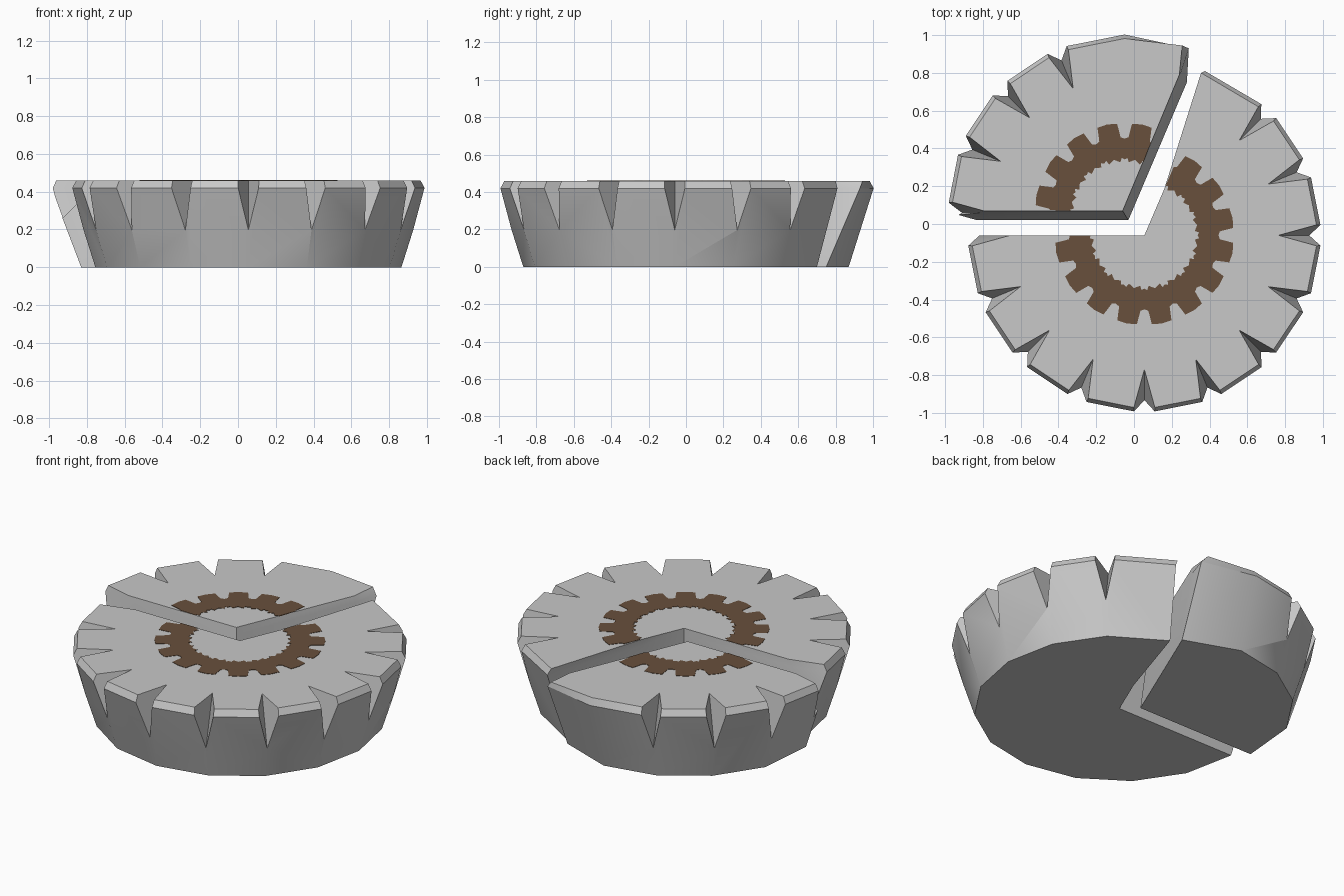
import bpy, bmesh, math
from mathutils import Vector

if "Cube" in bpy.data.objects:
    bpy.data.objects.remove(bpy.data.objects["Cube"])

H, ZC, ZN = 0.46, 0.42, 0.19          # top, chamfer base, notch foot
LEVELS = [(0.0, 0.81), (ZC, 0.943), (H, 0.922)]   # height, circumradius
STEP = 22.5                            # sixteen-sided disc


def material(name, rgb):
    m = bpy.data.materials.new(name)
    m.diffuse_color = (*rgb, 1)
    m.use_nodes = True
    m.node_tree.nodes["Principled BSDF"].inputs["Base Color"].default_value = m.diffuse_color
    return m


stone = material("grey_stone", (0.58, 0.58, 0.58))
brown = material("brown_paint", (0.138, 0.08, 0.045))


def polar(c, r, deg):
    a = math.radians(deg)
    return (c[0] + r * math.cos(a), c[1] + r * math.sin(a))


def make_object(name, bm, mat):
    bmesh.ops.recalc_face_normals(bm, faces=bm.faces)
    me = bpy.data.meshes.new(name)
    bm.to_mesh(me)
    bm.free()
    me.materials.append(mat)
    ob = bpy.data.objects.new(name, me)
    bpy.context.collection.objects.link(ob)
    return ob


def loft(name, rings, mat):
    """Closed solid through stacked outlines of equal length."""
    bm = bmesh.new()
    vs = [[bm.verts.new(p) for p in ring] for ring in rings]
    n = len(vs[0])
    bm.faces.new(vs[0][::-1])
    bm.faces.new(vs[-1])
    for lo, hi in zip(vs, vs[1:]):
        for i in range(n):
            j = (i + 1) % n
            bm.faces.new((lo[i], lo[j], hi[j], hi[i]))
    return make_object(name, bm, mat)


def notch_cutter(center, angles):
    """V-shaped prisms that bite into the upper rim."""
    tip, foot = Vector((0.71, 0, H)), Vector((0.877, 0, ZN))
    d = (foot - tip).normalized()
    a, b = tip - d * 0.25, foot + d * 0.15
    rim = Vector((0.934, 0, ZC))
    out = (rim - tip) - d * (rim - tip).dot(d)
    spread = [out * 2.2 + Vector((0, s * 0.055 * 2.2, 0)) for s in (-1, 1)]
    bm = bmesh.new()
    for deg in angles:
        t = math.radians(deg)
        pts = []
        for p in (a, a + spread[0], a + spread[1], b, b + spread[0], b + spread[1]):
            pts.append(bm.verts.new((center[0] + p.x * math.cos(t) - p.y * math.sin(t),
                                     center[1] + p.x * math.sin(t) + p.y * math.cos(t), p.z)))
        for f in ((0, 1, 2), (3, 5, 4), (0, 3, 4, 1), (1, 4, 5, 2), (2, 5, 3, 0)):
            bm.faces.new([pts[i] for i in f])
    ob = make_object("notch_cutter", bm, stone)
    ob.hide_render = True
    return ob


def carve(ob, cutter):
    mod = ob.modifiers.new("notches", 'BOOLEAN')
    mod.operation, mod.solver, mod.object = 'DIFFERENCE', 'EXACT', cutter
    dg = bpy.context.evaluated_depsgraph_get()
    me = bpy.data.meshes.new_from_object(ob.evaluated_get(dg))
    ob.modifiers.clear()
    ob.data = me
    bpy.data.objects.remove(cutter)
    bpy.ops.object.select_all(action='DESELECT')
    ob.select_set(True)
    bpy.context.view_layer.objects.active = ob
    bpy.ops.object.shade_smooth_by_angle(angle=math.radians(28))


def painted_ring(name, center, start, end):
    """Thin cog-shaped band of paint, one step per degree-based key angle."""
    keys = []
    k = math.floor(start / STEP)
    while k * STEP <= end + STEP:
        g = k * STEP
        # (angle, outer radius, inner radius) around every notch line
        keys += [(g - 4.8, 0.472, 0.268), (g - 3.0, 0.40, 0.29), (g, 0.392, 0.282),
                 (g + 3.0, 0.40, 0.29), (g + 4.8, 0.472, 0.268), (g + STEP / 2, 0.476, 0.285)]
        k += 1
    keys = [q for q in keys if start < q[0] < end]
    keys = [(start, 0.395, 0.285)] + keys + [(end, 0.395, 0.285)]
    bm = bmesh.new()
    cols = []
    for deg, ro, ri in keys:
        cols.append([bm.verts.new((*polar(center, r, deg), z))
                     for r, z in ((ri, H - 0.002), (ro, H - 0.002), (ro, H + 0.002), (ri, H + 0.002))])
    for p, q in zip(cols, cols[1:]):
        for i in range(4):
            j = (i + 1) % 4
            bm.faces.new((p[i], p[j], q[j], q[i]))
    bm.faces.new(cols[0])
    bm.faces.new(cols[-1][::-1])
    return make_object(name, bm, brown)


# Large piece of the broken disc
C1 = (0.055, -0.06)
ends = [(0.325, 0.70), (0.375, 0.81), (0.355, 0.80)]
rings = []
for (z, r), e in zip(LEVELS, ends):
    pts = [polar(C1, r, 180 + STEP * i) for i in range(11)] + [e, (0.16, 0.185), C1]
    rings.append([(*p, z) for p in pts])
large = loft("large_disc_piece", rings, stone)
carve(large, notch_cutter(C1, [180 + STEP * i for i in range(11)]))
painted_ring("large_piece_ring", C1, 180.3, 426.8)

# Broken-off wedge, its cut walls leaning back
C2 = (-0.05, 0.06)
apexes = [(-0.03, 0.02), (-0.057, 0.065), (-0.06, 0.07)]
bends = [(0.25, 0.68), (0.245, 0.79), (0.24, 0.79)]
ends = [(0.28, 0.75), (0.29, 0.93), (0.255, 0.945)]
lefts = [(-0.83, 0.02), (-0.99, 0.065), (-0.97, 0.07)]
rings = []
for (z, r), a, b, e, l in zip(LEVELS, apexes, bends, ends, lefts):
    pts = [a, b, e] + [polar(C2, r, 90 + STEP * i) for i in range(4)] + [l]
    rings.append([(*p, z) for p in pts])
wedge = loft("wedge_piece", rings, stone)
carve(wedge, notch_cutter(C2, [112.5, 135, 157.5, 180]))
painted_ring("wedge_ring", C2, 69.5, 178.0)
